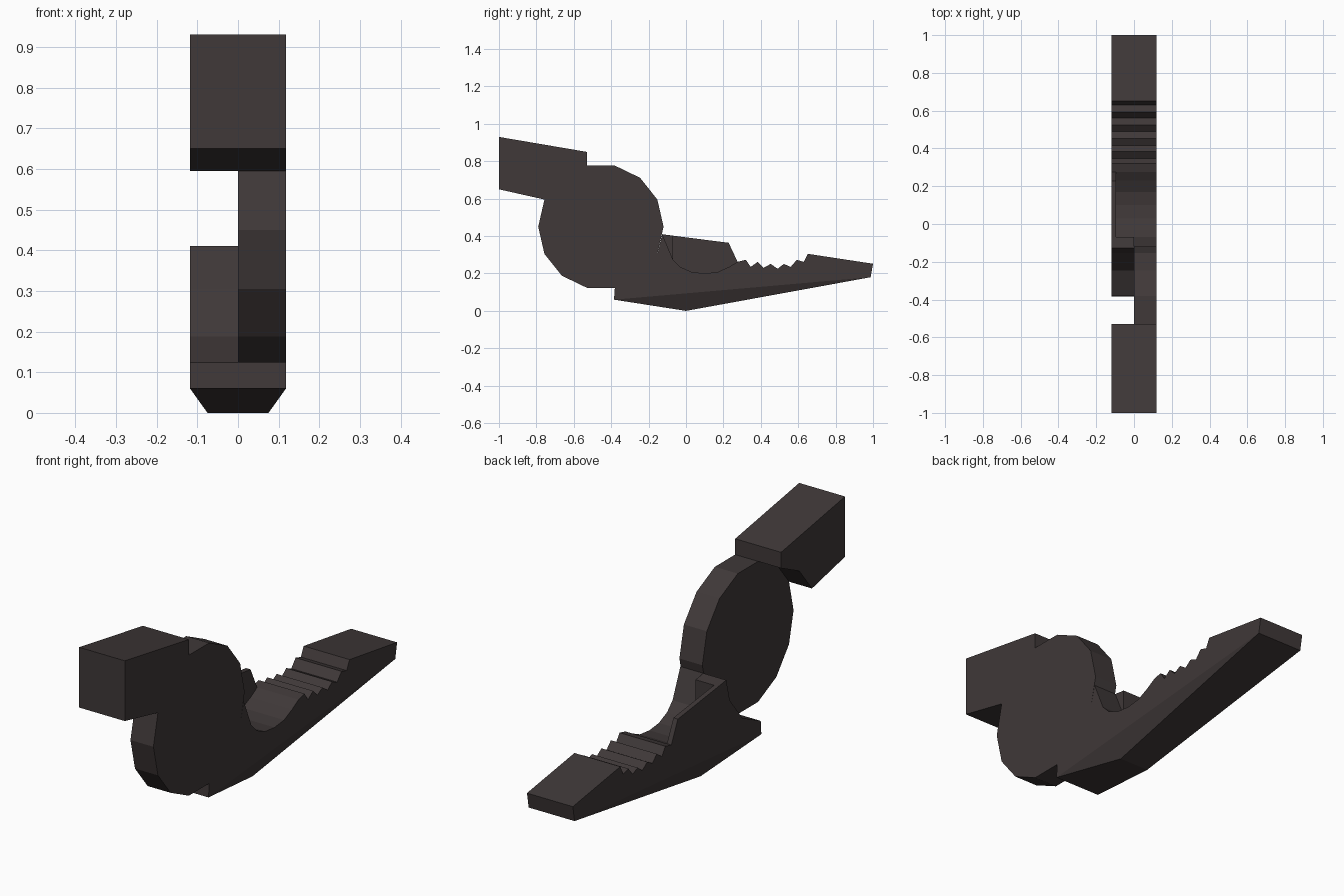
import bpy, bmesh, math

if "Cube" in bpy.data.objects:
    bpy.data.objects.remove(bpy.data.objects["Cube"])

W = 0.118            # half width
CY, CZ, R = -0.455, 0.45, 0.335   # pivot centre and radius

mat = bpy.data.materials.new("dark_steel")
mat.diffuse_color = (0.05, 0.04, 0.04, 1)
mat.use_nodes = True
mat.node_tree.nodes["Principled BSDF"].inputs["Base Color"].default_value = mat.diffuse_color


def finish(name, bm):
    bmesh.ops.recalc_face_normals(bm, faces=bm.faces)
    me = bpy.data.meshes.new(name)
    bm.to_mesh(me)
    bm.free()
    me.materials.append(mat)
    ob = bpy.data.objects.new(name, me)
    bpy.context.collection.objects.link(ob)
    return ob


def prism(name, profile, x0, x1):
    """Extrude a (y, z) outline along x."""
    bm = bmesh.new()
    face = bm.faces.new([bm.verts.new((x0, y, z)) for y, z in profile])
    ext = bmesh.ops.extrude_face_region(bm, geom=[face])
    verts = [g for g in ext["geom"] if isinstance(g, bmesh.types.BMVert)]
    bmesh.ops.translate(bm, verts=verts, vec=(x1 - x0, 0, 0))
    return finish(name, bm)


# 14-sided pivot circle, shared by the disc, handle and jaw
def rim(i):
    a = 2 * math.pi * i / 14
    return (CY + R * math.cos(a), CZ + R * math.sin(a))


prism("pivot_disc", [rim(i) for i in range(14)], 0, W)

# handle stub, hollowed along the pivot circle
prism("handle", [(-1, 0.93), (-0.53, 0.85)] + [rim(i) for i in (4, 5, 6)] + [(-1, 0.65)], -W, W)

# jaw with round pipe grip and teeth
grip = [(-0.07, 0.275), (-0.03, 0.235), (0.03, 0.208), (0.10, 0.20),
        (0.17, 0.208), (0.23, 0.235), (0.276, 0.262)]
teeth = [(0.32, 0.273), (0.346, 0.235), (0.383, 0.262), (0.415, 0.23), (0.453, 0.251),
         (0.49, 0.225), (0.523, 0.251), (0.56, 0.235), (0.592, 0.273), (0.63, 0.262)]
heel, tip, crown = (-0.385, 0.06), (0.987, 0.18), (-0.127, 0.41)
prism("jaw", [heel, tip, (1.0, 0.252), (0.651, 0.305)] + teeth[::-1] + grip[::-1]
      + [crown, rim(13), rim(12), rim(11)], -W, W)

# thin side web closing the grip, and the wedge behind it
prism("grip_web", [(-0.07, 0.402), (0.228, 0.364)] + grip[::-1], -W, -0.095)
prism("grip_wedge", [crown, (-0.07, 0.402), (-0.07, 0.275)], -W, 0)

# keel under the jaw, narrowing at its lowest edge
bm = bmesh.new()
left, right = [[bm.verts.new((s * w, y, z)) for w, y, z in
                ((W, *heel), (0.075, 0, 0), (W, *tip))] for s in (-1, 1)]
bm.faces.new(left)
bm.faces.new(right)
for i in range(3):
    j = (i + 1) % 3
    bm.faces.new((left[i], left[j], right[j], right[i]))
finish("jaw_keel", bm)
